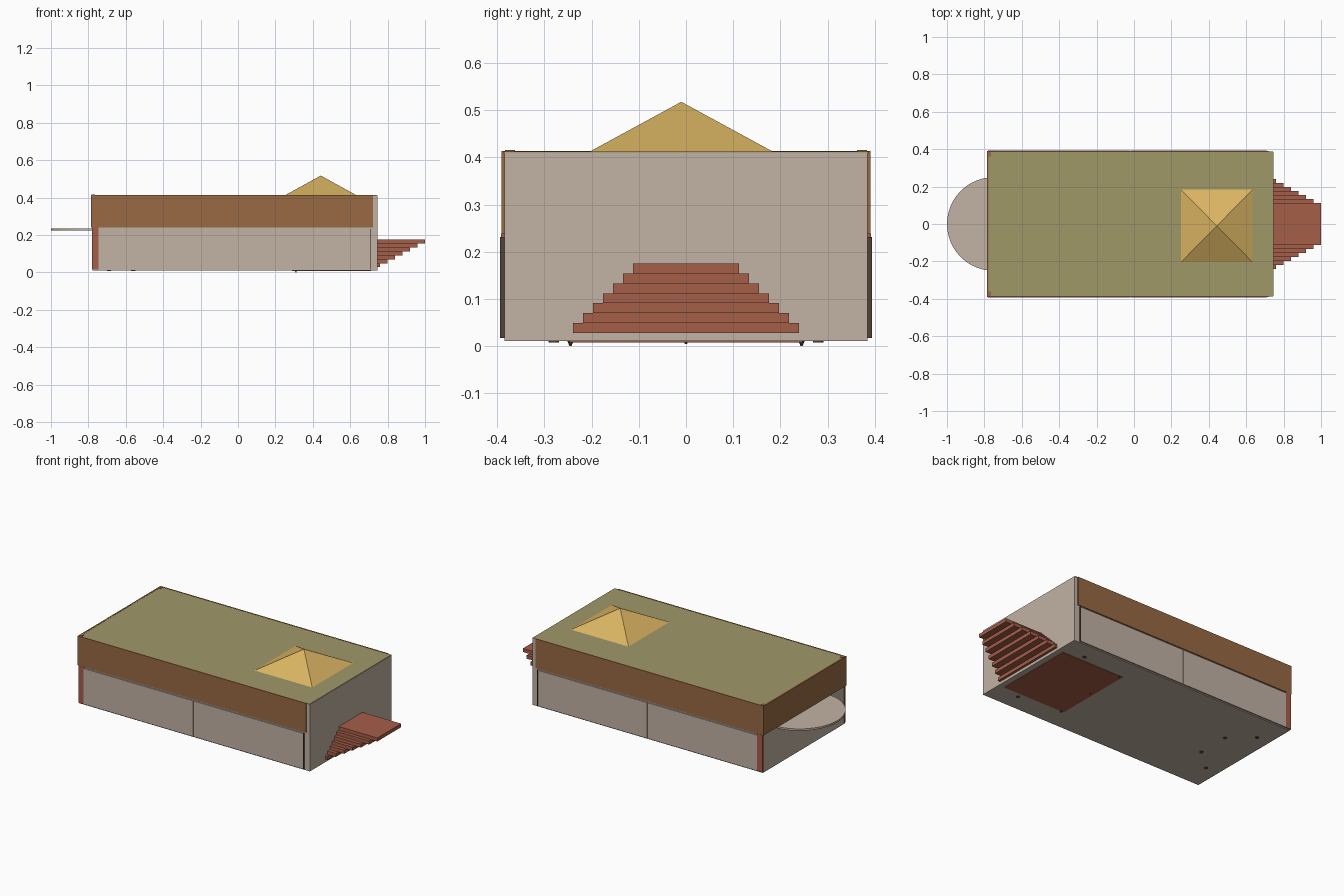
import bpy, bmesh, math

if "Cube" in bpy.data.objects:
    bpy.data.objects.remove(bpy.data.objects["Cube"])


def material(name, r, g, b):
    m = bpy.data.materials.new(name)
    lin = [((c / 255 + 0.055) / 1.055) ** 2.4 for c in (r, g, b)]
    m.diffuse_color = (*lin, 1)
    m.use_nodes = True
    m.node_tree.nodes["Principled BSDF"].inputs["Base Color"].default_value = m.diffuse_color
    return m


BEIGE = material("beige wall", 194, 178, 164)
BROWN = material("brown cladding", 152, 106, 67)
GREEN = material("olive roof", 160, 152, 105)
YELLOW = material("yellow skylight", 218, 180, 98)
RED = material("brick red", 166, 94, 73)
DARK = material("dark trim", 82, 66, 54)


def finish(name, bm, mat):
    bmesh.ops.recalc_face_normals(bm, faces=bm.faces[:])
    me = bpy.data.meshes.new(name)
    bm.to_mesh(me)
    bm.free()
    me.materials.append(mat)
    ob = bpy.data.objects.new(name, me)
    bpy.context.collection.objects.link(ob)
    return ob


def box(name, x, y, z, mat):
    """Box from (min, max) ranges."""
    bm = bmesh.new()
    bmesh.ops.create_cube(bm, size=1)
    for v in bm.verts:
        v.co = [r[0] if c < 0 else r[1] for c, r in zip(v.co, (x, y, z))]
    return finish(name, bm, mat)


def prism(name, points, z0, z1, mat):
    """Flat outline extruded upwards."""
    bm = bmesh.new()
    f = bm.faces.new([bm.verts.new((x, y, z0)) for x, y in points])
    ext = bmesh.ops.extrude_face_region(bm, geom=[f])
    for v in ext["geom"]:
        if isinstance(v, bmesh.types.BMVert):
            v.co.z = z1
    return finish(name, bm, mat)


def cone(name, x, y, z0, z1, r0, r1, sides, mat):
    bm = bmesh.new()
    bmesh.ops.create_cone(bm, cap_ends=True, segments=sides,
                          radius1=r0, radius2=r1, depth=z1 - z0)
    bmesh.ops.translate(bm, verts=bm.verts[:], vec=(x, y, (z0 + z1) / 2))
    return finish(name, bm, mat)


# main body and roof
box("building_body", (-0.778, 0.745), (-0.385, 0.385), (0.011, 0.411), BEIGE)
box("roof_sheet", (-0.778, 0.743), (-0.387, 0.387), (0.410, 0.413), GREEN)

# upper cladding, lower wall panels and corner posts on both long sides
for side, s in (("front", -1), ("back", 1)):
    def yr(a, b):
        return tuple(sorted((s * a, s * b)))
    box(side + "_cladding", (-0.784, 0.722), yr(0.384, 0.391), (0.239, 0.414), BROWN)
    box(side + "_panel_left", (-0.745, -0.021), yr(0.384, 0.393), (0.017, 0.231), BEIGE)
    box(side + "_panel_right", (-0.018, 0.705), yr(0.384, 0.393), (0.017, 0.231), BEIGE)
    box(side + "_panel_edge", (0.705, 0.709), yr(0.384, 0.394), (0.017, 0.231), DARK)
    box(side + "_corner_post", (-0.781, -0.745), yr(0.380, 0.392), (0.017, 0.239), RED)
    box(side + "_roof_block", (-0.784, -0.765), yr(0.362, 0.384), (0.405, 0.416), BROWN)
box("end_cladding", (-0.786, -0.777), (-0.391, 0.391), (0.239, 0.414), BROWN)

# half-round canopy on the left end
arc = [(-0.75 - 0.25 * math.sin(math.pi * i / 24), 0.25 * math.cos(math.pi * i / 24))
       for i in range(25)]
prism("round_canopy", arc, 0.225, 0.236, BEIGE)

# pyramid skylight
bm = bmesh.new()
base = [bm.verts.new((x, y, 0.412)) for x, y in
        ((0.25, -0.205), (0.635, -0.205), (0.635, 0.185), (0.25, 0.185))]
apex = bm.verts.new((0.4425, -0.01, 0.518))
bm.faces.new(base)
for i in range(4):
    bm.faces.new((base[i], base[(i + 1) % 4], apex))
finish("skylight_pyramid", bm, YELLOW)

# stepped tiers on the right end, longer and narrower towards the top
for i in range(7):
    w = 0.24 - 0.0213 * i
    z = 0.028 + 0.021 * i
    box("step_%d" % (i + 1), (0.74, 0.76 + 0.04 * i), (-w, w), (z, z + 0.021), RED)

# underside plate, bolts and pegs
box("underside_plate", (0.29, 0.71), (-0.247, 0.247), (0.008, 0.012), RED)
for x, y in ((0.585, 0.28), (-0.69, 0.215), (-0.56, 0.1)):
    for s in (-1, 1):
        cone("underside_bolt", x, s * y, 0.008, 0.013, 0.011, 0.011, 12, DARK)
for y in (-0.245, 0.0, 0.245):
    cone("underside_peg", 0.31, y, 0.0 if y else 0.005, 0.012, 0.002, 0.007, 6, DARK)
